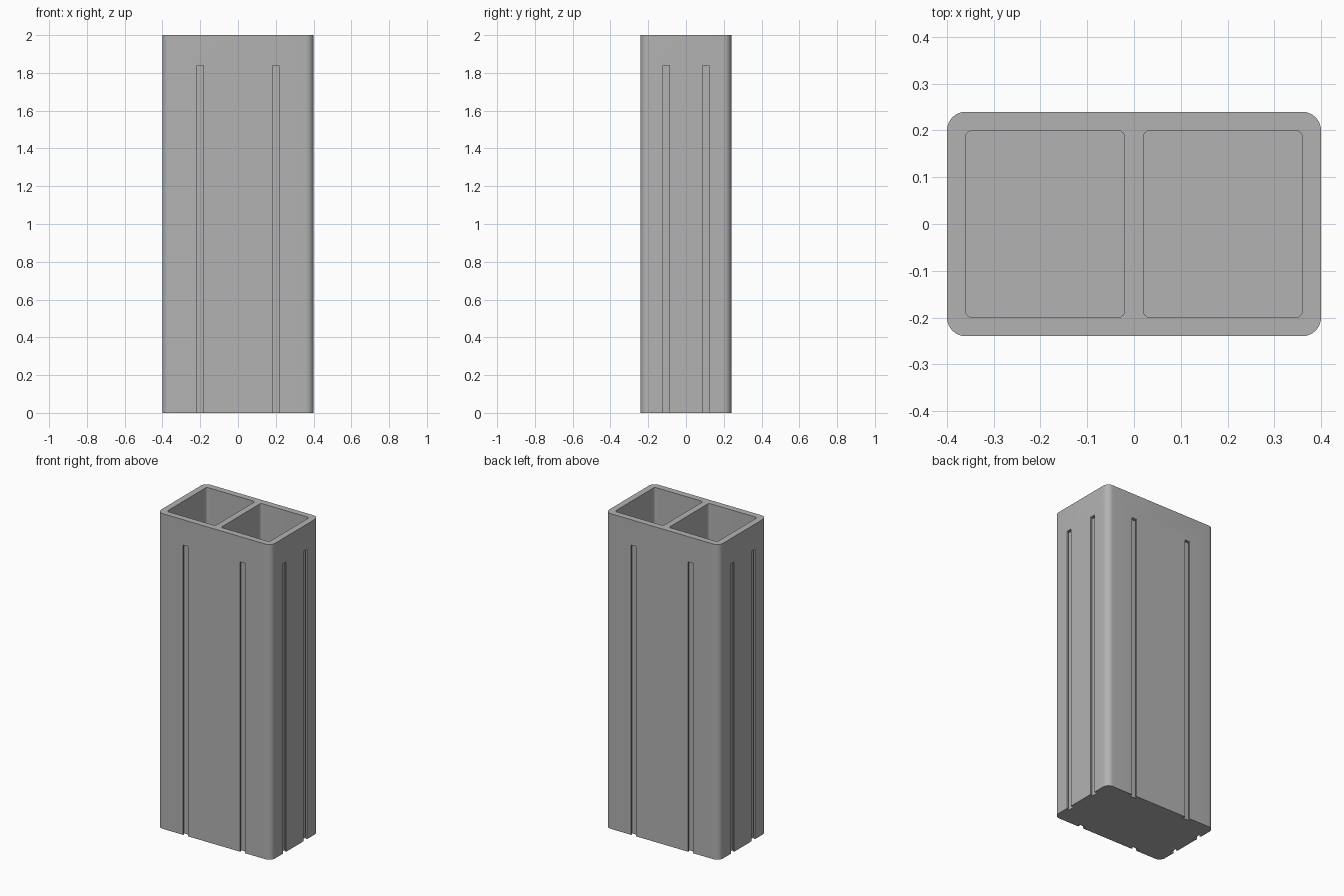
import bpy, bmesh, math

cube = bpy.data.objects.get("Cube")
if cube:
    bpy.data.objects.remove(cube, do_unlink=True)

GREY = (0.45, 0.45, 0.45, 1)
mat = bpy.data.materials.new("plain grey")
mat.diffuse_color = GREY
mat.use_nodes = True
mat.node_tree.nodes["Principled BSDF"].inputs["Base Color"].default_value = GREY


def prism(name, outline, z0, z1):
    """Extrude a flat outline between two heights."""
    bm = bmesh.new()
    face = bm.faces.new([bm.verts.new((x, y, z0)) for x, y in outline])
    top = bmesh.ops.extrude_face_region(bm, geom=[face])
    verts = [v for v in top["geom"] if isinstance(v, bmesh.types.BMVert)]
    bmesh.ops.translate(bm, verts=verts, vec=(0, 0, z1 - z0))
    bmesh.ops.recalc_face_normals(bm, faces=bm.faces)
    mesh = bpy.data.meshes.new(name)
    bm.to_mesh(mesh)
    bm.free()
    mesh.materials.append(mat)
    obj = bpy.data.objects.new(name, mesh)
    bpy.context.collection.objects.link(obj)
    return obj


def rounded(cx, w, d, r, steps=8):
    """Rounded rectangle outline centred on (cx, 0)."""
    points = []
    for i, (sx, sy) in enumerate([(1, 1), (-1, 1), (-1, -1), (1, -1)]):
        for s in range(steps + 1):
            a = math.pi / 2 * (i + s / steps)
            points.append((cx + sx * (w / 2 - r) + r * math.cos(a),
                           sy * (d / 2 - r) + r * math.sin(a)))
    return points


def slot(wall, offset, angle):
    """T-shaped slot outline cut into a wall facing the given angle."""
    mouth, head, lip, depth = 0.017, 0.027, 0.01, 0.02
    side = [(0.02, mouth), (-lip, mouth), (-lip, head), (-depth, head)]
    c, s = round(math.cos(angle)), round(math.sin(angle))
    outline = side + [(u, -v) for u, v in reversed(side)]
    return [((wall + u) * c - (offset + v) * s,
             (wall + u) * s + (offset + v) * c) for u, v in outline]


# Outer body
body = prism("divided_box", rounded(0, 0.8, 0.48, 0.04), 0, 2)

# Two compartments, open at the top
cutters = [prism("compartment_cutter", rounded(x, 0.34, 0.4, 0.015), 0.04, 2.1)
           for x in (-0.19, 0.19)]

# Two slots in every wall, open at the bottom
for turn in range(4):
    wall, offset = (0.4, 0.105) if turn % 2 == 0 else (0.24, 0.2)
    for side in (-1, 1):
        cutters.append(prism("slot_cutter", slot(wall, side * offset, turn * math.pi / 2),
                             -0.1, 1.84))

for cutter in cutters:
    cutter.hide_render = True
    cutter.hide_set(True)
    mod = body.modifiers.new("cut", "BOOLEAN")
    mod.operation = "DIFFERENCE"
    mod.solver = "EXACT"
    mod.object = cutter

# Bake the cuts, then drop the helpers
bpy.context.view_layer.objects.active = body
body.select_set(True)
for mod in list(body.modifiers):
    bpy.ops.object.modifier_apply(modifier=mod.name)
for cutter in cutters:
    bpy.data.objects.remove(cutter, do_unlink=True)
bpy.ops.object.shade_smooth_by_angle(angle=math.radians(30))
